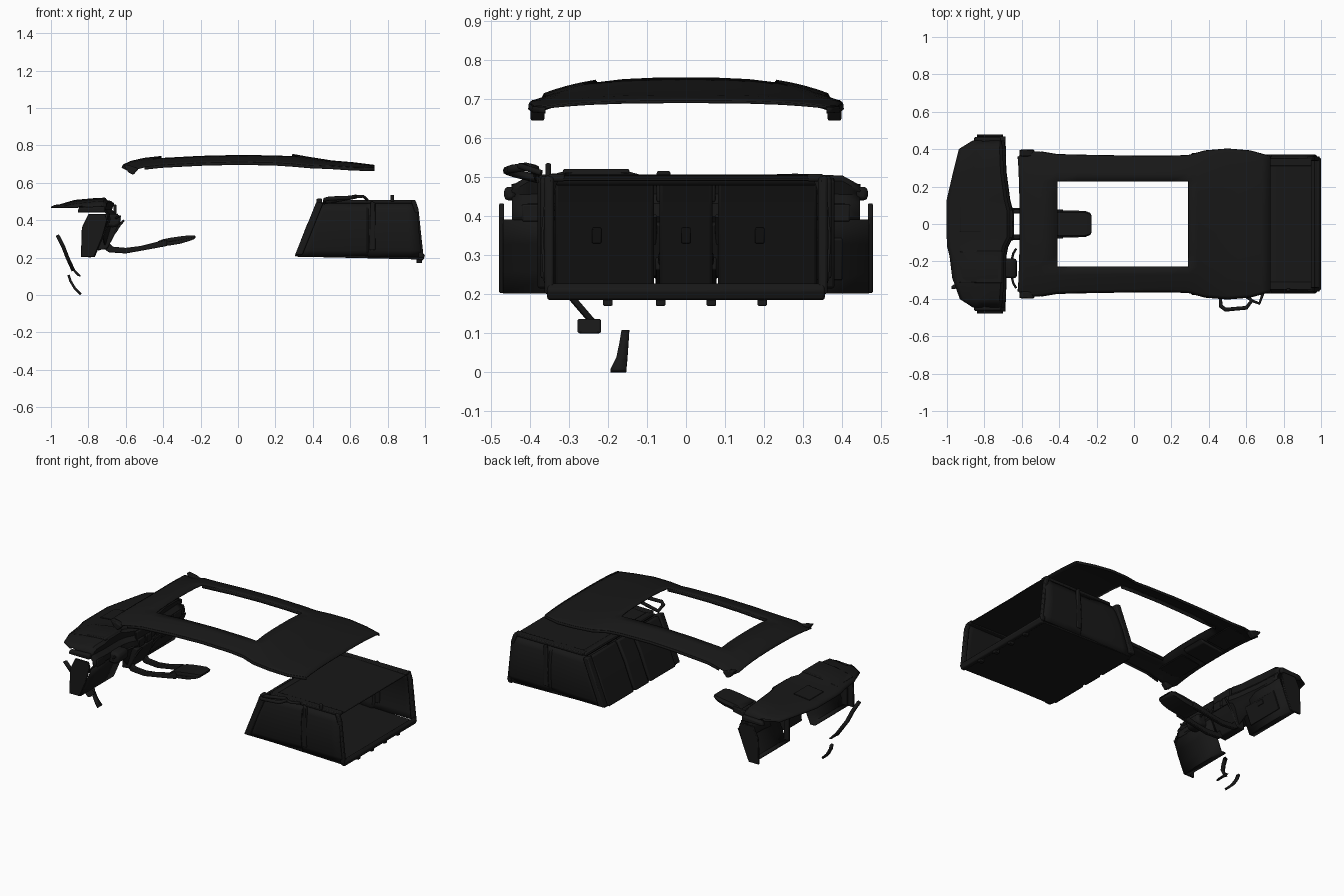
import bpy, bmesh, math
from mathutils import Vector

dark = bpy.data.materials.new("dark_trim")
dark.diffuse_color = (0.009, 0.009, 0.009, 1)


def finish(name, verts, faces, thick=0, bevel=0):
    me = bpy.data.meshes.new(name)
    me.from_pydata([tuple(v) for v in verts], [], faces)
    bm = bmesh.new()
    bm.from_mesh(me)
    loose = [v for v in bm.verts if not v.link_faces]
    bmesh.ops.delete(bm, geom=loose, context='VERTS')
    bmesh.ops.recalc_face_normals(bm, faces=bm.faces)
    bm.to_mesh(me)
    bm.free()
    me.materials.append(dark)
    ob = bpy.data.objects.new(name, me)
    bpy.context.collection.objects.link(ob)
    if thick:
        m = ob.modifiers.new("thickness", 'SOLIDIFY')
        m.thickness, m.offset = thick, 0
    if bevel:
        m = ob.modifiers.new("bevel", 'BEVEL')
        m.width, m.segments = bevel, 2
    return ob


def loft(name, rows, thick=0.006, skip=lambda c: False):
    n = len(rows[0])
    vs = [Vector(p) for r in rows for p in r]
    fs = []
    for i in range(len(rows) - 1):
        for j in range(n - 1):
            f = (i*n + j, i*n + j + 1, (i+1)*n + j + 1, (i+1)*n + j)
            if not skip(sum((vs[k] for k in f), Vector()) / 4):
                fs.append(f)
    return finish(name, vs, fs, thick)


def prism(name, prof, y0, y1, bevel=0.006):
    n = len(prof)
    vs = [(x, y, z) for y in (y0, y1) for x, z in prof]
    fs = [tuple(range(n)), tuple(range(n, 2*n))]
    fs += [(i, (i+1) % n, n + (i+1) % n, n + i) for i in range(n)]
    return finish(name, vs, fs, bevel=bevel)


def box(name, x0, x1, y0, y1, z0, z1, bevel=0.005):
    return prism(name, [(x0, z0), (x1, z0), (x1, z1), (x0, z1)], y0, y1, bevel)


def tube(name, pts, r, cyclic=False):
    cu = bpy.data.curves.new(name, 'CURVE')
    cu.dimensions, cu.bevel_depth, cu.bevel_resolution, cu.use_fill_caps = '3D', r, 2, True
    sp = cu.splines.new('POLY')
    sp.points.add(len(pts) - 1)
    for p, q in zip(sp.points, pts):
        p.co = (*q, 1)
    sp.use_cyclic_u = cyclic
    cu.materials.append(dark)
    bpy.context.collection.objects.link(bpy.data.objects.new(name, cu))


def lerp(tab, t):
    for (a, *p), (b, *q) in zip(tab, tab[1:]):
        if t <= b:
            k = max(0, (t - a) / (b - a))
            return [u + (v - u)*k for u, v in zip(p, q)]
    return list(tab[-1][1:])


# Headliner with sunroof opening: x, centre z, half width, edge drop
roof = [(-0.61, .696, .36, .012), (-0.57, .714, .39, .050), (-0.50, .730, .385, .045),
        (-0.41, .740, .37, .045), (-0.2, .752, .365, .046), (0, .757, .362, .046),
        (0.2, .755, .362, .048), (0.29, .751, .365, .050), (0.38, .735, .39, .042),
        (0.5, .716, .40, .028), (0.62, .706, .39, .026), (0.73, .692, .36, .014)]
xs = [-0.61, -0.59, -0.57, -0.5, -0.41, -0.3, -0.2, -0.1, 0, 0.1, 0.2, 0.29, 0.34, 0.38, 0.44, 0.5, 0.56, 0.62, 0.68, 0.73]
rows = []
for x in xs:
    z, w, d = lerp(roof, x)
    half = [0, .08, .16, .23] + [.23 + (w - .23)*k for k in (.3, .55, .75, .9, 1)]
    ys = [-h for h in half[:0:-1]] + half
    rows.append([(x - 0.012*(abs(y) / .37)**2*(x < -.55), y, z - d*(abs(y) / w)**3) for y in ys])
loft("headliner", rows, 0.007, lambda c: -.41 < c.x < .29 and abs(c.y) < .23)

# Sunroof rim lip
for s in (-1, 1):
    loft("sunroof_side_lip", [[(x, s*.23, lerp(roof, x)[0] - .012), (x, s*.232, lerp(roof, x)[0] - .03)]
                              for x in xs if -.42 < x < .3], .004)
    # Turned-down side flange, front pillar roots and sun visors
    loft("headliner_flange", [[(x, s*w, z - d), (x, s*(w + .002), z - d - .015)]
                              for x in xs[3:] for z, w, d in [lerp(roof, x)]], .004)
    prism("pillar_root", [(-.615, .698), (-.57, .69), (-.53, .675), (-.56, .642), (-.585, .655)], s*.362, s*.398)
    prism("sun_visor", [(-.585, .688), (-.575, .692), (-.45, .712), (-.45, .704)], s*.11, s*.31, .003)
prism("overhead_console", [(-.605, .688), (-.45, .706), (-.43, .728), (-.59, .705)], -.08, .08)

# Dashboard pad and facia, lofted across the car: y, front x, rear x, top z, facia bottom x, z
dash = [(-.445, -.86, -.71, .475, -.76, .33), (-.40, -.93, -.705, .500, -.74, .34),
        (-.33, -.955, -.70, .506, -.73, .34), (-.29, -.97, -.70, .517, -.73, .34),
        (-.17, -.985, -.70, .517, -.73, .34), (-.12, -.998, -.69, .503, -.72, .31),
        (-.07, -1.0, -.665, .500, -.71, .25), (.07, -1.0, -.665, .500, -.71, .25),
        (.13, -1.0, -.68, .500, -.72, .30), (.28, -.965, -.70, .505, -.73, .32),
        (.40, -.935, -.705, .500, -.74, .33), (.445, -.86, -.71, .475, -.76, .33)]
rows = []
for y, xf, xr, zt, xb, zb in dash:
    rows.append([(xf, y, .468), (xf + .02, y, .478), (xf*.6 + xr*.4, y, zt - .012), (xf*.25 + xr*.75, y, zt - .003),
                 (xr - .015, y, zt), (xr, y, zt - .012), (xr - .012, y, .455), (xr + .012, y, .43),
                 (xr + .015, y, .40), (xr - .01, y, .37), (xb, y, zb)])
loft("dashboard", rows, .007)

# Dash ends
end = [(-.84, .203), (-.77, .203), (-.725, .31), (-.70, .40), (-.71, .432), (-.80, .432), (-.835, .36)]
for s in (-1, 1):
    prism("dash_end", end, s*.465, s*.478, .003)
    prism("dash_end_cap", [(-.86, .44), (-.71, .44), (-.71, .475), (-.85, .468)], s*.435, s*.465, .01)
    # Outer and centre air vents
    box("outer_vent", -.70, -.685, s*.34, s*.42, .385, .43)
    box("centre_vent", -.66, -.642, s*.01, s*.065, .385, .435)

# Lower panels: glovebox on one side, knee panel on the other
lower = [[(-.80, .205), (-.768, .205), (-.745, .26), (-.715, .33), (-.69, .39)][i] for i in range(5)]
for name, y0, y1 in (("glovebox", .11, .468), ("knee_panel", -.468, -.14)):
    loft(name, [[(x, y, z) for x, z in lower] for y in (y0, (y0 + y1) / 2, y1)], .007)
    box(name + "_flange", -.80, -.765, y0, y0 + .01, .203, .36, .002)
prism("glovebox_lid", [(-.75, .24), (-.742, .235), (-.70, .34), (-.708, .345)], .15, .40, .003)
prism("glovebox_latch", [(-.722, .31), (-.71, .305), (-.70, .33), (-.712, .335)], .25, .30, .003)
prism("centre_stack", [(-.75, .24), (-.70, .245), (-.655, .33), (-.64, .38), (-.68, .39), (-.74, .34)], -.085, .085)
box("display_screen", -.665, -.65, -.075, .075, .435, .485)

# Pad details on top of the dash
prism("instrument_hood", [(-.95, .485), (-.82, .512), (-.71, .521), (-.70, .508), (-.83, .50)], -.315, -.145)
prism("top_speaker_cover", [(-.93, .486), (-.82, .497), (-.82, .503), (-.93, .491)], -.04, .10, .002)

# Steering column with stalks
prism("steering_column", [(-.74, .37), (-.66, .36), (-.63, .375), (-.625, .42), (-.65, .435), (-.74, .43)], -.29, -.185, .014)
for s in (-1, 1):
    tube("column_stalk", [(-.655, -.237 + s*.04, .41), (-.645, -.237 + s*.08, .415), (-.63, -.237 + s*.105, .42)], .006)
    tube("centre_stack_trim", [(-.66, s*.082, .33), (-.635, s*.08, .37), (-.61, s*.08, .40)], .006)

# Floor console: two rails leading to an armrest pad
rail = [(-.75, .27), (-.69, .228), (-.60, .222), (-.47, .245), (-.38, .262), (-.38, .295), (-.43, .285),
        (-.52, .262), (-.60, .252), (-.67, .258), (-.71, .30)]
for s in (-1, 1):
    prism("console_rail", rail, s*.055, s*.078, .004)
pad = [(-.43, .255, .285, .068), (-.40, .262, .297, .07), (-.36, .267, .305, .07), (-.31, .275, .312, .07),
       (-.26, .29, .318, .068), (-.235, .30, .317, .058), (-.228, .307, .314, .045)]
loft("console_armrest", [[(x, -w, (a + b) / 2), (x, -w*.88, b), (x, w*.88, b), (x, w, (a + b) / 2),
                          (x, w*.88, a), (x, -w*.88, a), (x, -w, (a + b) / 2)] for x, a, b, w in pad], .003)

# Pedals
loft("accelerator_pedal", [[(-.84, -.193, .004), (-.84, -.153, .004)], [(-.872, -.178, .035), (-.872, -.150, .035)],
                           [(-.896, -.170, .075), (-.896, -.147, .075)], [(-.906, -.165, .107), (-.906, -.145, .107)]], .013)
arm = [(-.966, .32), (-.935, .26), (-.912, .20), (-.88, .13)]
loft("brake_arm", [[(x, y - .008, z), (x, y + .008, z)] for (x, z), y in zip(arm, (-.34, -.32, -.30, -.24))], .02)
prism("brake_pad", [(-.89, .137), (-.872, .137), (-.838, .10), (-.855, .10)], -.278, -.217, .005)

# Boot side walls, bulging slightly outward at mid height
cols = [(.32, .44), (.38, .47), (.50, .54), (.69, .69), (.70, .70), (.82, .80), (.92, .90), (.98, .955)]
levels = [(0, .352), (.12, .362), (.5, .368), (.85, .358), (1, .343)]
for s in (-1, 1):
    loft("boot_side_wall", [[(b + (t - b)*k, s*(y - .012*(i == 3)), .205 + .285*k) for k, y in levels]
                            for i, (b, t) in enumerate(cols)], .007)
    # Rear opening frame, front bolster, shelf ledge and pillar trim
    prism("opening_frame_side", [(.965, .20), (.993, .20), (.985, .27), (.965, .46), (.95, .503), (.925, .503), (.94, .46)],
          s*.338, s*.362)
    prism("side_bolster", [(.305, .215), (.345, .215), (.455, .49), (.42, .50)], s*.337, s*.38)
    box("shelf_ledge", .47, .95, s*.31, s*.352, .488, .507)
    prism("pillar_trim", [(.70, .24), (.735, .24), (.735, .49), (.71, .505)], s*.355, s*.372)
box("shelf_peg", .815, .835, -.36, -.345, .50, .535)

# Boot floor, sill and load cover
prism("boot_floor", [(.315, .205), (.97, .19), (.97, .202), (.315, .217)], -.352, .352, .003)
prism("boot_sill", [(.965, .185), (.99, .185), (1.0, .21), (.985, .230), (.965, .21)], -.355, .355)
prism("load_cover", [(.45, .49), (.60, .498), (.95, .49), (.95, .497), (.60, .506), (.45, .497)], -.335, .335, .003)
box("cover_roller", .455, .50, -.34, .34, .478, .505, .012)
for y in (-.20, -.065, .065, .195):
    box("floor_hook", .955, .985, y - .012, y + .012, .17, .195, .003)

# Three split seat backs with release plates
back = [(.302, .205), (.325, .21), (.40, .38), (.45, .485), (.425, .49), (.37, .38)]
for y0, y1 in ((-.335, -.082), (-.068, .068), (.082, .335)):
    prism("seat_back", back, y0, y1, .008)
    yc = (y0 + y1) / 2 - .02*(y0 != -.068)
    prism("release_plate", [(.375, .33), (.392, .33), (.413, .37), (.396, .37)], yc - .012, yc + .012, .003)
box("belt_guide", .42, .45, -.075, -.04, .485, .515)

# Side strap loop beside the boot
tube("belt_loop", [(.46, -.38, .495), (.465, -.44, .51), (.49, -.458, .516), (.60, -.448, .52),
                   (.63, -.41, .526), (.60, -.385, .52)], .011, True)
tube("belt_loop_arm", [(.63, -.41, .525), (.67, -.425, .528), (.69, -.37, .51)], .008)

# Smooth shading with sharp edges kept
bpy.ops.object.select_all(action='DESELECT')
for ob in bpy.context.scene.objects:
    if ob.type == 'MESH':
        ob.select_set(True)
        bpy.context.view_layer.objects.active = ob
bpy.ops.object.shade_smooth_by_angle(angle=math.radians(35))
